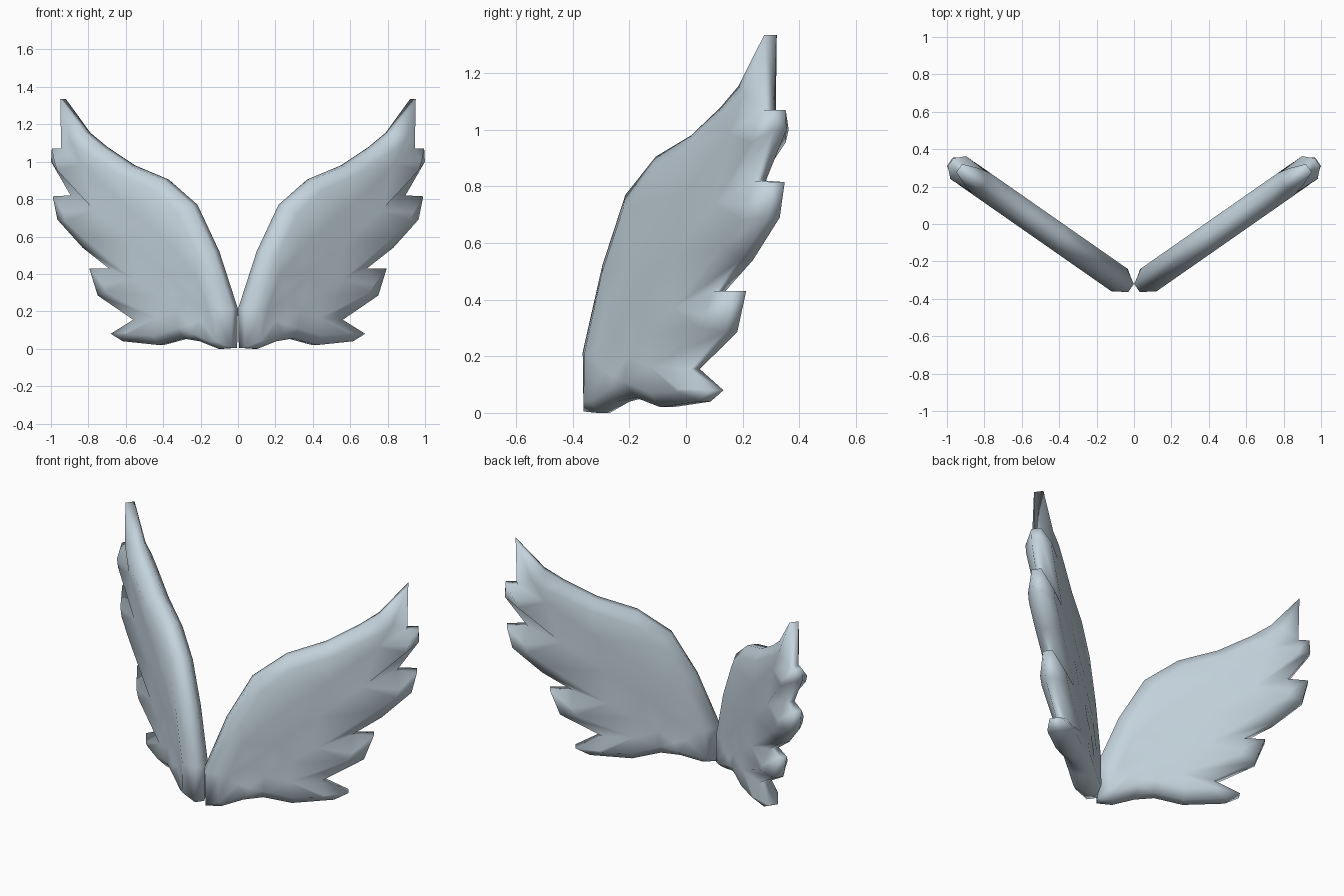
import bpy, bmesh
from mathutils import Vector
from mathutils.geometry import delaunay_2d_cdt

if "Cube" in bpy.data.objects:
    bpy.data.objects.remove(bpy.data.objects["Cube"])

# Rim of one wing (x, z), from the root up the leading edge and down the feathers
RIM = [(.02, .005), (.016, .215), (.115, .52), (.232, .77), (.386, .905), (.565, .98),
       (.715, 1.08), (.805, 1.155), (.935, 1.335), (.93, 1.07), (.98, 1.07), (.984, 1.0),
       (.88, .82), (.975, .815), (.95, .69), (.815, .54), (.675, .43), (.78, .43),
       (.735, .285), (.545, .155), (.665, .08), (.60, .04), (.41, .02), (.28, .055),
       (.19, .04), (.09, 0)]
# Matching inner loop where the bevel meets the broad faces
INNER = [(.075, .04), (.08, .21), (.17, .5), (.275, .72), (.41, .85), (.585, .925),
         (.735, 1.025), (.81, 1.07), (.865, 1.12), (.80, .985), (.94, 1.0), (.925, .955),
         (.73, .74), (.895, .73), (.88, .68), (.785, .595), (.52, .37), (.685, .345),
         (.66, .30), (.40, .165), (.56, .085), (.545, .075), (.41, .07), (.28, .11),
         (.20, .08), (.11, .04)]
# Curved grooves from each notch back to the root
GROOVES = {9: [(.58, .78), (.29, .52), (.18, .38), (.12, .2)],
           12: [(.53, .56), (.34, .40), (.23, .27), (.165, .15)],
           16: [(.40, .28), (.29, .20), (.22, .13)]}
FULL_HALF, GROOVE_HALF, RIM_HALF = .074, .066, .027
N = len(RIM)

mat = bpy.data.materials.new("pale_blue_grey")
mat.diffuse_color = (.55, .65, .72, 1)
mat.use_nodes = True
mat.node_tree.nodes["Principled BSDF"].inputs["Base Color"].default_value = mat.diffuse_color


def place(p, w, side):
    """Wing-plane point with offset w across the swept-back slab."""
    x, z = p
    y = -.238 + (x - .166) * .6976
    return Vector((side * (x - .572 * w), y + .82 * w, z))


def broad_face():
    """Triangulated face: shallow grooves with raised crests between them."""
    pts = [Vector(p) for p in INNER]
    half = [FULL_HALF] * N
    half[8] = .06
    half[19] = GROOVE_HALF
    edges = []
    lines = list(GROOVES.values())
    for start, line in GROOVES.items():
        half[start] = GROOVE_HALF
        prev = start
        for p in line:
            pts.append(Vector(p))
            half.append(GROOVE_HALF)
            edges.append((prev, len(pts) - 1))
            prev = len(pts) - 1
    # crest points midway between neighbouring grooves
    for a, b in zip(lines, lines[1:]):
        for p, q in zip(a[:3], b[:3]):
            pts.append((Vector(p) + Vector(q)) / 2)
            half.append(FULL_HALF)
    out = delaunay_2d_cdt(pts, edges, [list(range(N))], 1, 1e-6)
    ids = [o[0] for o in out[3]]
    return pts, half, [[ids[v] for v in f] for f in out[2]]


def build_wing(name, side):
    bm = bmesh.new()
    pts, half, tris = broad_face()
    rims = []
    for s in (-1, 1):
        rim = [bm.verts.new(place(p, s * RIM_HALF, side)) for p in RIM]
        face = [bm.verts.new(place(p, s * h, side)) for p, h in zip(pts, half)]
        for t in tris:
            bm.faces.new([face[i] for i in t])
        # bevel between rim and broad face
        for i in range(N):
            j = (i + 1) % N
            bm.faces.new((rim[i], rim[j], face[j], face[i]))
        rims.append(rim)
    # narrow outer edge
    a, b = rims
    for i in range(N):
        j = (i + 1) % N
        bm.faces.new((a[i], a[j], b[j], b[i]))
    bmesh.ops.recalc_face_normals(bm, faces=bm.faces[:])
    me = bpy.data.meshes.new(name)
    bm.to_mesh(me)
    bm.free()
    me.materials.append(mat)
    ob = bpy.data.objects.new(name, me)
    bpy.context.collection.objects.link(ob)
    bpy.ops.object.select_all(action='DESELECT')
    bpy.context.view_layer.objects.active = ob
    ob.select_set(True)
    bpy.ops.object.shade_smooth_by_angle(angle=1.3)


build_wing("right_wing", 1)
build_wing("left_wing", -1)
